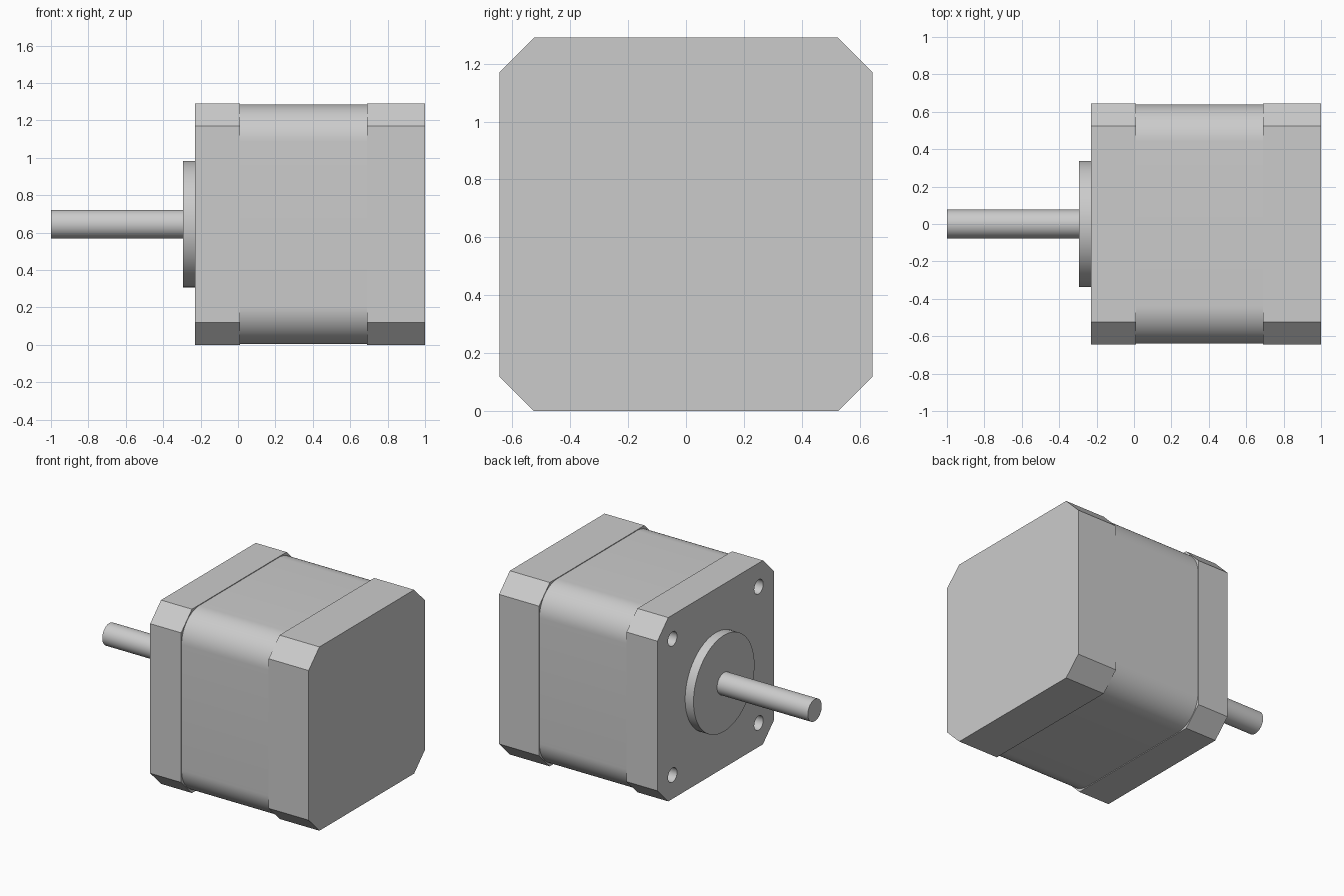
import bpy
import bmesh
from math import cos, sin, pi, radians
from mathutils import Matrix, Vector

if "Cube" in bpy.data.objects:
    bpy.data.objects.remove(bpy.data.objects["Cube"], do_unlink=True)

MID = 0.645  # height of the motor axis, which runs along x

metal = bpy.data.materials.new("grey metal")
metal.use_nodes = True
GREY = (0.6, 0.6, 0.6, 1)
metal.diffuse_color = GREY
metal.node_tree.nodes["Principled BSDF"].inputs["Base Color"].default_value = GREY


def finish(name, bm, smooth=False):
    bmesh.ops.recalc_face_normals(bm, faces=bm.faces)
    mesh = bpy.data.meshes.new(name)
    bm.to_mesh(mesh)
    bm.free()
    mesh.materials.append(metal)
    obj = bpy.data.objects.new(name, mesh)
    bpy.context.collection.objects.link(obj)
    if smooth:
        shade(obj)
    return obj


def shade(obj):
    bpy.ops.object.select_all(action='DESELECT')
    obj.select_set(True)
    bpy.context.view_layer.objects.active = obj
    bpy.ops.object.shade_smooth_by_angle(angle=radians(30))


def block(name, x0, x1, half, corner, steps):
    """Square prism along x; one corner step is a chamfer, many make a round."""
    bm = bmesh.new()
    ring = []
    inner = half - corner
    for q in range(4):
        mid = pi / 4 + q * pi / 2
        cy = inner * (1 if cos(mid) > 0 else -1)
        cz = inner * (1 if sin(mid) > 0 else -1)
        for i in range(steps + 1):
            a = (q + i / steps) * pi / 2
            ring.append(bm.verts.new((x0, cy + corner * cos(a), MID + cz + corner * sin(a))))
    face = bm.faces.new(ring)
    ext = bmesh.ops.extrude_face_region(bm, geom=[face], use_keep_orig=True)
    top = [v for v in ext["geom"] if isinstance(v, bmesh.types.BMVert)]
    bmesh.ops.translate(bm, verts=top, vec=Vector((x1 - x0, 0, 0)))
    return finish(name, bm, steps > 1)


def add_rod(bm, x0, x1, radius, y=0, z=0, sides=64):
    place = Matrix.Translation(((x0 + x1) / 2, y, MID + z)) @ Matrix.Rotation(pi / 2, 4, 'Y')
    bmesh.ops.create_cone(bm, cap_ends=True, segments=sides, radius1=radius,
                          radius2=radius, depth=x1 - x0, matrix=place)


def rod(name, x0, x1, radius):
    bm = bmesh.new()
    add_rod(bm, x0, x1, radius)
    return finish(name, bm, True)


# Housing: two chamfered end caps around a rounded core
mount_plate = block("mounting_cap", -0.23, 0.01, 0.645, 0.12, 1)
block("end_cap", 0.69, 1.0, 0.645, 0.12, 1)
block("rounded_core", 0.0, 0.70, 0.64, 0.2, 16)

# Raised pilot ring and output shaft
rod("pilot_boss", -0.295, -0.22, 0.338)
rod("output_shaft", -1.0, -0.28, 0.077)

# Four screw holes in the mounting cap
bm = bmesh.new()
for sy in (-1, 1):
    for sz in (-1, 1):
        add_rod(bm, -0.3, -0.09, 0.05, sy * 0.478, sz * 0.478, 32)
cutter = finish("screw_hole_cutter", bm)
cutter.hide_render = True
cut = mount_plate.modifiers.new("screw_holes", 'BOOLEAN')
cut.operation = 'DIFFERENCE'
cut.solver = 'EXACT'
cut.object = cutter
bpy.context.view_layer.objects.active = mount_plate
bpy.ops.object.modifier_apply(modifier=cut.name)
bpy.data.objects.remove(cutter, do_unlink=True)
shade(mount_plate)
